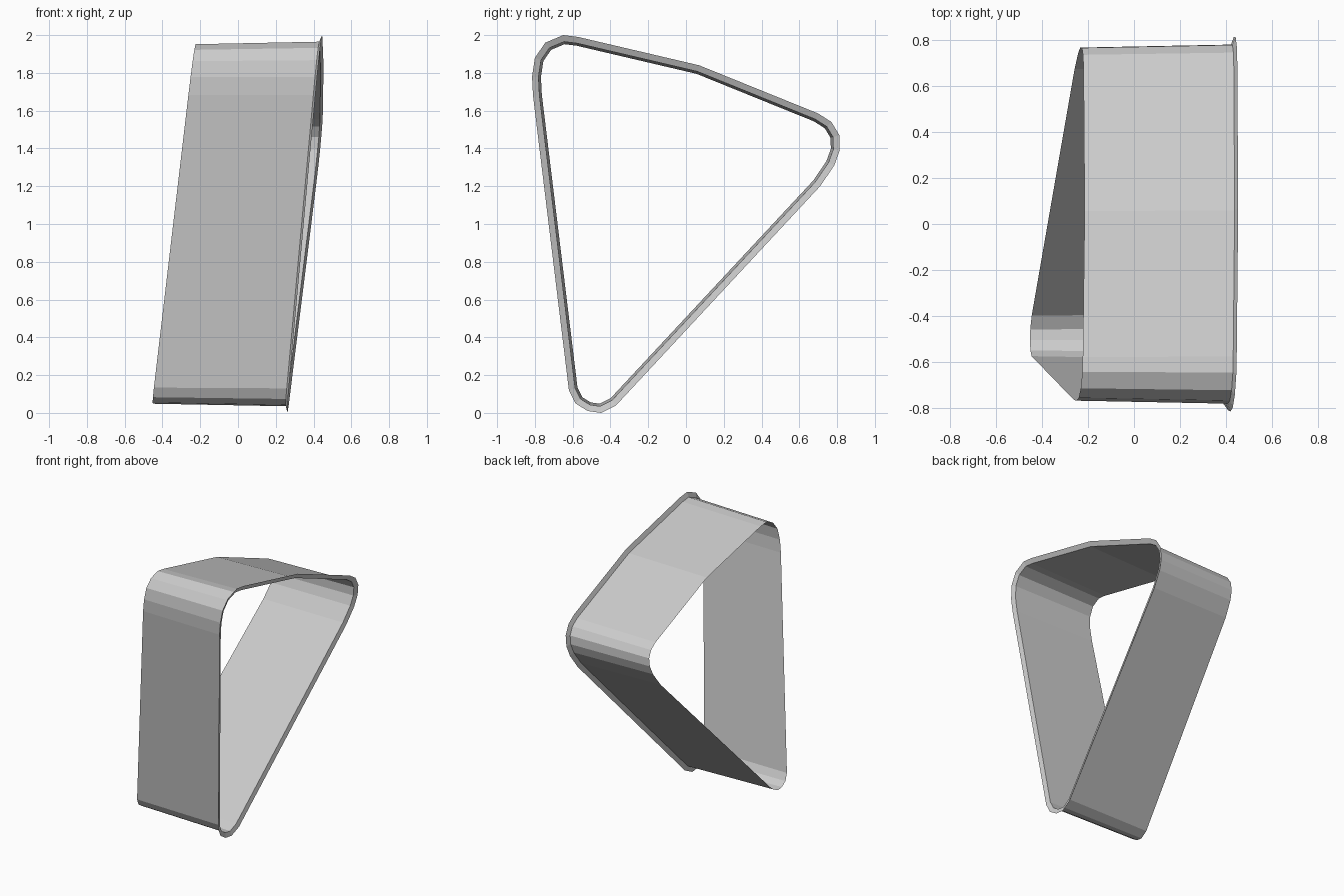
import bpy
import bmesh
from mathutils import Vector

if "Cube" in bpy.data.objects:
    bpy.data.objects.remove(bpy.data.objects["Cube"])

# Rounded triangular outline of the flared lip, as (y, z)
outline = [Vector(p) for p in (
    (-0.57, 1.99), (0.07, 1.84), (0.70, 1.585), (0.77, 1.54), (0.812, 1.47),
    (0.814, 1.39), (0.785, 1.31), (0.71, 1.20), (-0.37, 0.04), (-0.45, 0.0),
    (-0.52, 0.01), (-0.585, 0.05), (-0.62, 0.12), (-0.81, 1.68),
    (-0.815, 1.78), (-0.80, 1.88), (-0.745, 1.96), (-0.65, 2.0))]


def inset(points, d):
    """Mitred inward offset of a clockwise outline."""
    result = []
    n = len(points)
    for i, p in enumerate(points):
        a = (p - points[i - 1]).normalized()
        b = (points[(i + 1) % n] - p).normalized()
        na, nb = Vector((a.y, -a.x)), Vector((b.y, -b.x))
        result.append(p + (na + nb) * d / (1 + na.dot(nb)))
    return result


def ring(bm, points, x_low, x_high):
    """Loop lying on a slanted end plane, parallel to the top edge."""
    verts = []
    for y, z in points:
        t = (z + 0.34 * y + 0.10) / 1.87
        verts.append(bm.verts.new((x_low + (x_high - x_low) * t, y, z)))
    return verts


def band(name, loop_a, loop_b):
    bm = bmesh.new()
    a, b = ring(bm, *loop_a), ring(bm, *loop_b)
    for i in range(len(a)):
        j = (i + 1) % len(a)
        bm.faces.new((a[i], a[j], b[j], b[i]))
    bmesh.ops.recalc_face_normals(bm, faces=bm.faces)
    mesh = bpy.data.meshes.new(name)
    bm.to_mesh(mesh)
    bm.free()
    obj = bpy.data.objects.new(name, mesh)
    bpy.context.collection.objects.link(obj)


open_end = (inset(outline, 0.047), -0.45, -0.22)
lip_inner = (inset(outline, 0.034), 0.255, 0.432)
lip_outer = (outline, 0.267, 0.444)

# Open-ended sleeve wall and the thin flared lip at its right end
band("sleeve_wall", open_end, lip_inner)
band("flared_lip", lip_inner, lip_outer)
